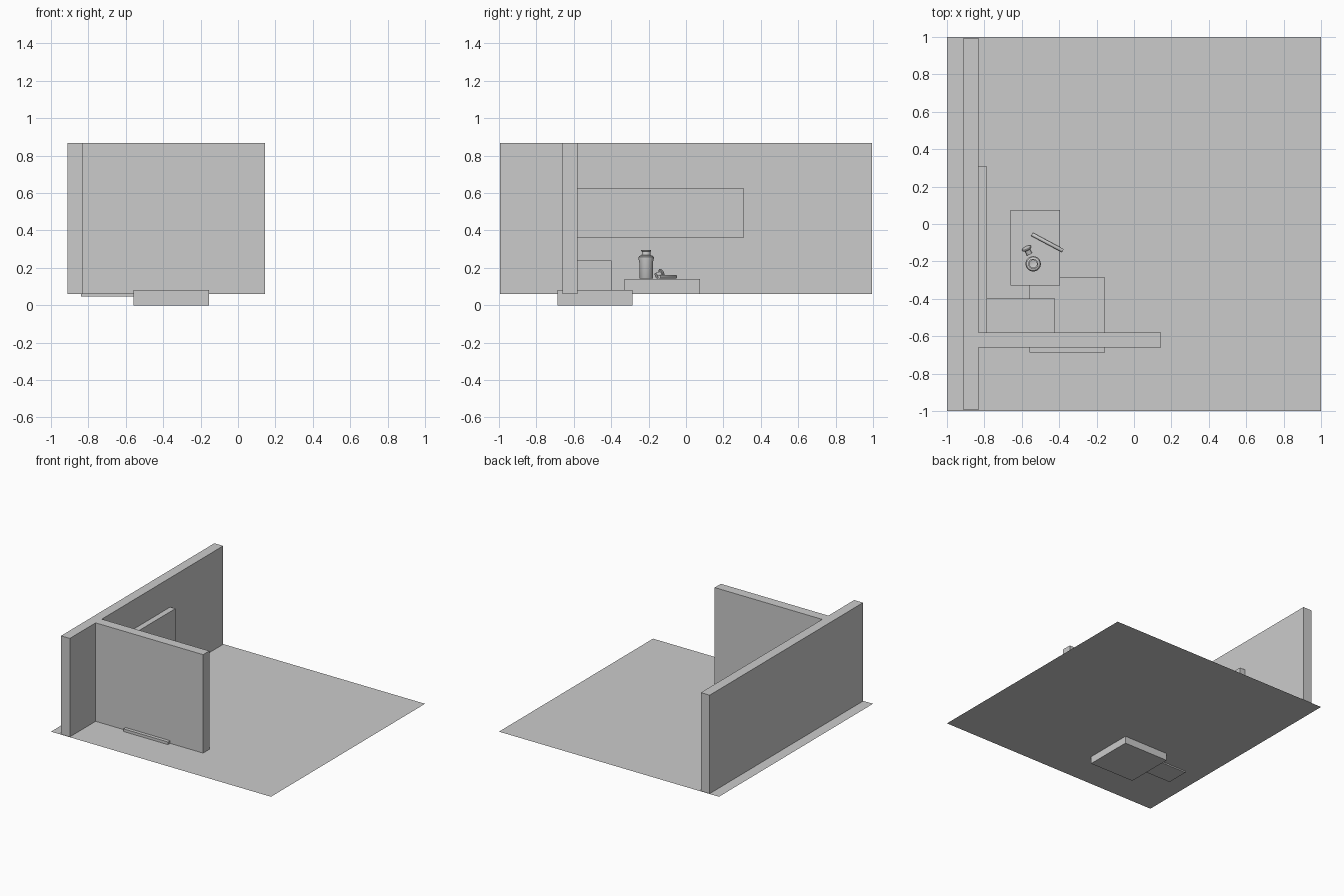
import bpy, bmesh, math
from mathutils import Vector

if "Cube" in bpy.data.objects:
    bpy.data.objects.remove(bpy.data.objects["Cube"])


def make(name, bm):
    bmesh.ops.recalc_face_normals(bm, faces=bm.faces[:])
    me = bpy.data.meshes.new(name)
    bm.to_mesh(me)
    bm.free()
    ob = bpy.data.objects.new(name, me)
    bpy.context.collection.objects.link(ob)
    return ob


def box(name, x, y, z):
    """Box from (min, max) ranges."""
    bm = bmesh.new()
    bmesh.ops.create_cube(bm, size=1)
    for v in bm.verts:
        v.co = [r[0] if c < 0 else r[1] for c, r in zip(v.co, (x, y, z))]
    return make(name, bm)


def lathe(name, profile, loc, axis=(0, 0, 1), n=32):
    """Spin a (radius, height) profile around an axis."""
    bm = bmesh.new()
    vs = [bm.verts.new((r, 0, h)) for r, h in profile]
    es = [bm.edges.new(p) for p in zip(vs, vs[1:])]
    bmesh.ops.spin(bm, geom=vs + es, axis=(0, 0, 1), cent=(0, 0, 0),
                   angle=2 * math.pi, steps=n)
    bmesh.ops.remove_doubles(bm, verts=bm.verts[:], dist=1e-5)
    ob = make(name, bm)
    ob.location = loc
    ob.rotation_mode = 'QUATERNION'
    ob.rotation_quaternion = Vector(axis).to_track_quat('Z', 'Y')
    bpy.ops.object.select_all(action='DESELECT')
    ob.select_set(True)
    bpy.context.view_layer.objects.active = ob
    bpy.ops.object.shade_smooth_by_angle(angle=math.radians(35))
    return ob


# floor plane
bm = bmesh.new()
bmesh.ops.create_grid(bm, x_segments=1, y_segments=1, size=1)
make("floor", bm).location.z = 0.059

# walls
box("back_wall", (-0.912, -0.832), (-0.995, 0.995), (0.059, 0.868))
box("side_wall", (-0.832, 0.145), (-0.66, -0.58), (0.059, 0.868))

# furniture blocks
box("wall_panel", (-0.832, -0.785), (-0.58, 0.307), (0.36, 0.628))
box("corner_block", (-0.84, -0.422), (-0.585, -0.398), (0.048, 0.24))
box("sunken_block", (-0.56, -0.155), (-0.688, -0.285), (0.0, 0.081))
box("table_block", (-0.66, -0.396), (-0.33, 0.074), (0.06, 0.141))

# open bottle
lathe("bottle", [(0, 0), (0.034, 0), (0.036, 0.003), (0.037, 0.09),
                 (0.041, 0.107), (0.041, 0.115), (0.036, 0.122),
                 (0.024, 0.126), (0.022, 0.145), (0.027, 0.148),
                 (0.027, 0.154), (0.02, 0.154), (0.02, 0.126), (0, 0.12)],
      (-0.539, -0.213, 0.142))

# stopper lying beside the bottle
lathe("stopper", [(0, 0), (0.024, 0), (0.027, 0.003), (0.027, 0.007),
                  (0.024, 0.01), (0.014, 0.011), (0.016, 0.038), (0, 0.038)],
      (-0.576, -0.127, 0.17), (0.4, -0.8, -0.3))

# stick lying on the table
d = Vector((0.165, -0.088, 0))
lathe("stick", [(0, -0.094), (0.009, -0.094), (0.01, -0.092),
                (0.01, 0.092), (0.009, 0.094), (0, 0.094)],
      (-0.463, -0.099, 0.152), d, 20)
